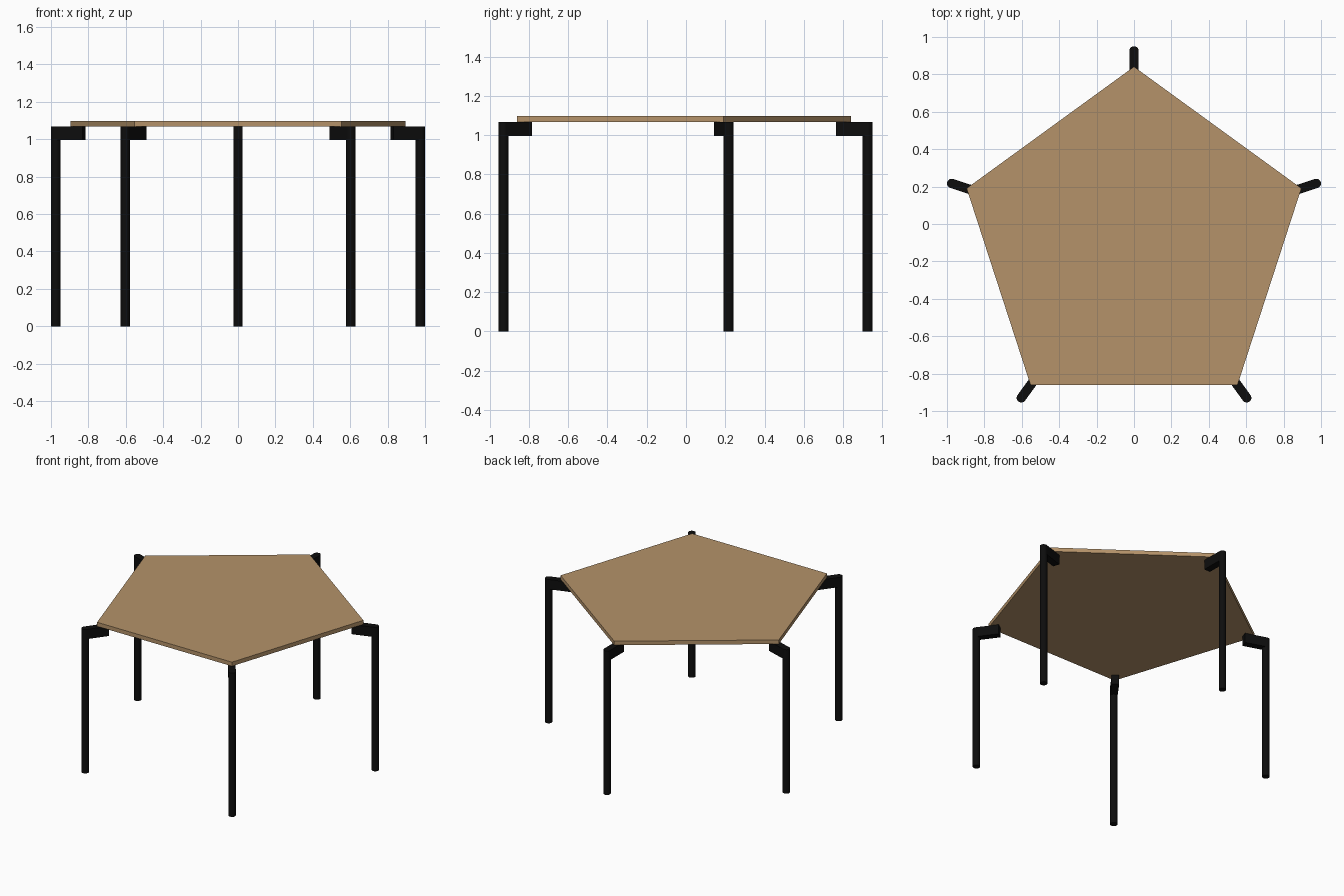
import bpy, math

if "Cube" in bpy.data.objects:
    bpy.data.objects.remove(bpy.data.objects["Cube"])

CY = -0.10                      # y of the pentagon's centre
TOP_Z, FRAME_Z = 1.097, 1.067   # tabletop top, frame top
LEG_R, RING = 0.025, 1.025      # leg radius, ring the legs stand on


def material(name, rgb):
    m = bpy.data.materials.new(name)
    m.diffuse_color = (*rgb, 1)
    m.use_nodes = True
    m.node_tree.nodes["Principled BSDF"].inputs["Base Color"].default_value = m.diffuse_color
    return m


wood = material("light wood", (0.46, 0.29, 0.143))
black = material("black metal", (0.004, 0.004, 0.004))


def prism(name, outline, z0, z1, mat):
    """Extrude a counter-clockwise outline from z0 to z1."""
    n = len(outline)
    verts = [(x, y, z) for z in (z0, z1) for x, y in outline]
    faces = [tuple(reversed(range(n))), tuple(range(n, 2 * n))]
    faces += [(i, (i + 1) % n, n + (i + 1) % n, n + i) for i in range(n)]
    me = bpy.data.meshes.new(name)
    me.from_pydata(verts, [], faces)
    me.materials.append(mat)
    ob = bpy.data.objects.new(name, me)
    bpy.context.collection.objects.link(ob)
    return ob


angles = [math.radians(90 + 72 * i) for i in range(5)]

# Pentagonal tabletop
prism("tabletop", [(0.941 * math.cos(a), CY + 0.941 * math.sin(a)) for a in angles],
      FRAME_Z, TOP_Z, wood)

for i, a in enumerate(angles, 1):
    c, s = math.cos(a), math.sin(a)

    # Round leg just outside each corner
    bpy.ops.mesh.primitive_cylinder_add(
        vertices=32, radius=LEG_R, depth=FRAME_Z,
        location=(RING * c, CY + RING * s, FRAME_Z / 2))
    leg = bpy.context.object
    leg.name = f"leg_{i}"
    leg.data.materials.append(black)
    bpy.ops.object.shade_smooth_by_angle()

    # Flat bracket reaching from the leg under the tabletop
    corners = [(0.865, -LEG_R), (RING, -LEG_R), (RING, LEG_R), (0.865, LEG_R)]
    prism(f"bracket_{i}", [(r * c - t * s, CY + r * s + t * c) for r, t in corners],
          0.995, FRAME_Z, black)
